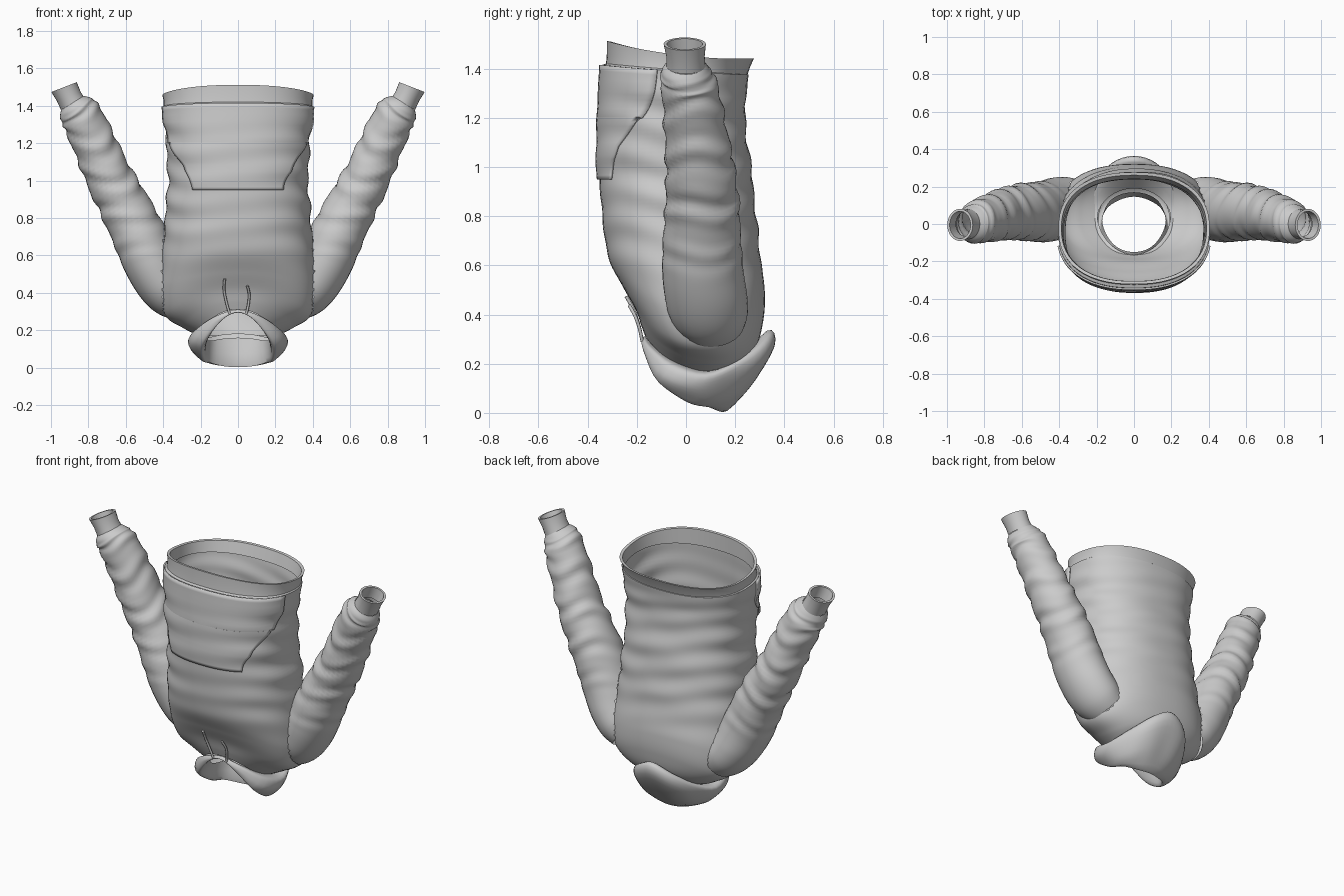
import bpy, bmesh
from math import sin, cos, pi, radians, copysign
from mathutils import Vector

if "Cube" in bpy.data.objects:
    bpy.data.objects.remove(bpy.data.objects["Cube"])


def smooth(rows, n, closed=False):
    """Catmull-Rom resampling of a list of equal-length tuples, n steps per span."""
    m, out = len(rows), []
    get = lambda i: rows[i % m] if closed else rows[max(0, min(m - 1, i))]
    for i in range(m if closed else m - 1):
        for k in range(n):
            t = k / n
            out.append(tuple(
                0.5 * (2 * b + (c - a) * t + (2 * a - 5 * b + 4 * c - d) * t * t
                       + (3 * b - a - 3 * c + d) * t ** 3)
                for a, b, c, d in zip(get(i - 1), get(i), get(i + 1), get(i + 2))))
    if not closed:
        out.append(tuple(rows[-1]))
    return out


def loft(name, rings, closed=True, angle=40, drop=None):
    """Skin point rings with quads, leaving out faces whose centre satisfies drop."""
    bm = bmesh.new()
    vs = [[bm.verts.new(p) for p in r] for r in rings]
    n = len(vs[0])
    for a, b in zip(vs, vs[1:]):
        for i in range(n if closed else n - 1):
            j = (i + 1) % n
            bm.faces.new((a[i], a[j], b[j], b[i]))
    bmesh.ops.remove_doubles(bm, verts=bm.verts, dist=0.0004)
    bmesh.ops.recalc_face_normals(bm, faces=bm.faces)
    if drop:
        gone = [f for f in bm.faces if drop(f.calc_center_median())]
        bmesh.ops.delete(bm, geom=gone, context='FACES')
    me = bpy.data.meshes.new(name)
    bm.to_mesh(me)
    bm.free()
    ob = bpy.data.objects.new(name, me)
    bpy.context.collection.objects.link(ob)
    bpy.ops.object.select_all(action='DESELECT')
    ob.select_set(True)
    bpy.context.view_layer.objects.active = ob
    bpy.ops.object.shade_smooth_by_angle(angle=radians(angle))
    return ob


def body_point(row, a, grow=0.0, fold=0.0):
    """Point at angle a on a rounded section: half width, front y/z, back y/z, side z."""
    hw, yf, zf, yb, zb, zs = row
    f = lambda v: copysign(abs(v) ** 0.86, v)
    c, s = f(cos(a)), f(sin(a))
    zm = (zf + zb) / 2
    if fold:
        w = min(1, max(0, (zm - 0.5) * 4)) * min(1, max(0, (1.4 - zm) * 8))
        side = 0.3 + 0.7 * max(abs(cos(a)) ** 2, .5 * sin(a))
        grow += fold * w * side * (sin(zm * 44 + 2 * sin(2 * a) + 1.3 * cos(a))
                                   + .5 * sin(zm * 27 - 3 * cos(a)))
    return ((hw + grow) * c,
            (yf + yb) / 2 + ((yb - yf) / 2 + grow) * s,
            zm + (zb - zf) / 2 * s + (zs - zm) * cos(a) ** 2)


# Torso sections, from the neck at the bottom up to the waist
BODY = [(.19, -.165, .31, .19, .18, .175), (.29, -.18, .35, .28, .26, .215),
        (.39, -.205, .42, .315, .38, .28), (.42, -.255, .51, .32, .5, .42),
        (.405, -.315, .63, .305, .62, .6), (.39, -.34, .8, .285, .8, .8),
        (.375, -.355, 1.0, .265, 1.0, 1.0), (.385, -.352, 1.2, .24, 1.2, 1.2),
        (.405, -.342, 1.415, .255, 1.375, 1.39)]
# Sleeve sections from the wrist: centre x, z, y, in-plane radius, y radius
SLEEVE = [(.885, 1.415, 0, .072, .08), (.866, 1.385, 0, .1, .1),
          (.83, 1.33, .015, .112, .115), (.76, 1.18, .035, .118, .125),
          (.69, 1.02, .055, .125, .138), (.61, .87, .065, .135, .148),
          (.535, .72, .065, .143, .158), (.475, .585, .068, .147, .165),
          (.425, .485, .08, .142, .168), (.37, .415, .09, .138, .162),
          (.31, .37, .1, .125, .14)]
N = 64
STEP = 12
angles = [2 * pi * i / N for i in range(N)]
rows = smooth(BODY, STEP)
arm = smooth(SLEEVE, 9)


def in_torso(p):
    """True where a sleeve face lies inside the torso wall."""
    hw, yf, _, yb, _, _ = min(rows, key=lambda r: abs(r[5] - p.z))
    t = abs((p.y - (yf + yb) / 2) / ((yb - yf) / 2))
    return t < 1 and p.z > .26 and abs(p.x) < hw * (1 - t ** 2.33) ** (1 / 2.33) - .004


def in_sleeve(p):
    """True where a torso face lies inside a sleeve (the armhole)."""
    for i in range(50, len(arm) - 1):
        x, z, y, ru, ry = arm[i]
        d = Vector((arm[i - 1][0] - arm[i + 1][0], arm[i - 1][1] - arm[i + 1][1])).normalized()
        v = Vector((abs(p.x) - x, p.z - z))
        along, across = v.dot(d), v.x * d.y - v.y * d.x
        if abs(along) < .02 and (across / ru) ** 2 + ((p.y - y) / ry) ** 2 < .82:
            return True
    return False


loft("torso", [[body_point(r, a, 0, .006) for a in angles] for r in rows], drop=in_sleeve)

# Waist hem band with a turned-in lip
HEM = [(.405, -.342, 1.415, .255, 1.375, 1.39), (.398, -.325, 1.42, .25, 1.375, 1.395),
       (.397, -.322, 1.46, .262, 1.41, 1.425), (.404, -.322, 1.512, .277, 1.442, 1.455),
       (.388, -.306, 1.51, .261, 1.44, 1.453), (.38, -.305, 1.41, .24, 1.37, 1.385)]
loft("waist_hem", [[body_point(r, a) for a in angles] for r in HEM])

# Front pouch pocket following the torso surface: section position, half angle
POCKET = [(5.78, 36), (6.05, 40), (6.5, 50), (6.85, 62), (7.1, 72), (7.4, 78), (7.97, 79)]
outer = []
for s, half in smooth(POCKET, 4):
    row = rows[min(len(rows) - 1, round(s * STEP))]
    outer.append([body_point(row, -pi / 2 + radians(half) * u / 14, .006, .006)
                  for u in range(-14, 15)])
pocket = loft("front_pocket", outer, closed=False)
mod = pocket.modifiers.new("thickness", 'SOLIDIFY')
mod.thickness = .01
mod.offset = 0


def tube(name, rows, sx, axis=None, fold=0.0, n=32, drop=None):
    """Round tube through the given sections, with optional slanting cloth folds."""
    rings = []
    for i, (x, z, y, ru, ry) in enumerate(rows):
        p, q = rows[max(0, i - 1)], rows[min(len(rows) - 1, i + 1)]
        d = Vector(axis) if axis else Vector((p[0] - q[0], 0, p[1] - q[1]))
        d.normalize()
        t = i / (len(rows) - 1)
        w = fold * max(0, min(1, (.72 - t) * 4)) * max(0, min(1, (t - .06) * 8))
        ring = []
        for k in range(n):
            a = 2 * pi * k / n
            ph = 2 * pi * 12 * t + 1.3 * sin(a) + 1.4 * sin(2 * a + 6 * t)
            g = 1 + w * (sin(ph) + .5 * sin(1.63 * ph + 2 * cos(a)))
            u, v = ru * g * cos(a), ry * g * sin(a)
            ring.append((sx * (x + u * d.z), y + v, z - u * d.x))
        rings.append(ring)
    return loft(name, rings, angle=50, drop=drop)


# Sleeves and cuffs, mirrored
CUFF = [(.88, 1.405, 0, .072, .08), (.905, 1.45, -.002, .068, .078),
        (.93, 1.5, -.005, .073, .086), (.93, 1.5, -.005, .06, .073),
        (.90, 1.43, 0, .056, .066)]
for side, sx in (("right", 1), ("left", -1)):
    tube(side + "_sleeve", arm, sx, fold=.042, drop=in_torso)
    tube(side + "_cuff", CUFF, sx, axis=(.36, 0, .93))

# Hood folded down behind the neck: half loops from front to back
HOOD = [
    [(0, -.165, .31), (.1, -.13, .27), (.17, -.05, .215), (.195, .05, .175),
     (.15, .13, .17), (.08, .175, .175), (0, .19, .18)],
    [(0, -.172, .31), (.13, -.15, .27), (.235, -.06, .195), (.26, .08, .155),
     (.2, .21, .21), (.11, .3, .285), (0, .33, .335)],
    [(0, -.18, .3), (.12, -.167, .255), (.235, -.09, .15), (.257, .06, .105),
     (.2, .21, .15), (.12, .32, .22), (0, .36, .27)],
    [(0, -.18, .295), (.1, -.172, .25), (.2, -.11, .125), (.215, .04, .055),
     (.17, .16, .055), (.09, .235, .08), (0, .26, .105)],
    [(0, -.172, .295), (.09, -.167, .25), (.175, -.1, .13), (.18, .0, .05),
     (.15, .08, .028), (.08, .13, .008), (0, .15, .003)],
    [(0, -.15, .31), (.08, -.13, .27), (.14, -.07, .2), (.17, .02, .15),
     (.14, .11, .145), (.08, .155, .155), (0, .17, .16)]]
loops = []
for half in HOOD:
    full = half + [(-x, y, z) for x, y, z in half[-2:0:-1]]
    loops.append(smooth(full, 4, closed=True))
columns = [smooth(list(col), 4) for col in zip(*loops)]
loft("hood", list(zip(*columns)), angle=60)

# Drawstrings lying on the chest
CORD = [(.045, -.178, .29), (.055, -.188, .34), (.06, -.208, .4), (.05, -.235, .45)]
for side, sx, dx, k in (("right", 1, 0, .92), ("left", -1, .02, 1.15)):
    cu = bpy.data.curves.new(side + "_drawstring", 'CURVE')
    cu.dimensions = '3D'
    cu.bevel_depth = .007
    cu.bevel_resolution = 2
    cu.use_fill_caps = True
    sp = cu.splines.new('POLY')
    pts = smooth(CORD, 4)
    sp.points.add(len(pts) - 1)
    for p, (x, y, z) in zip(sp.points, pts):
        h = (z - .29) / .15
        p.co = (sx * (x + dx * h), -.178 + (y + .178) * k, .29 + (z - .29) * k, 1)
    bpy.context.collection.objects.link(bpy.data.objects.new(side + "_drawstring", cu))
